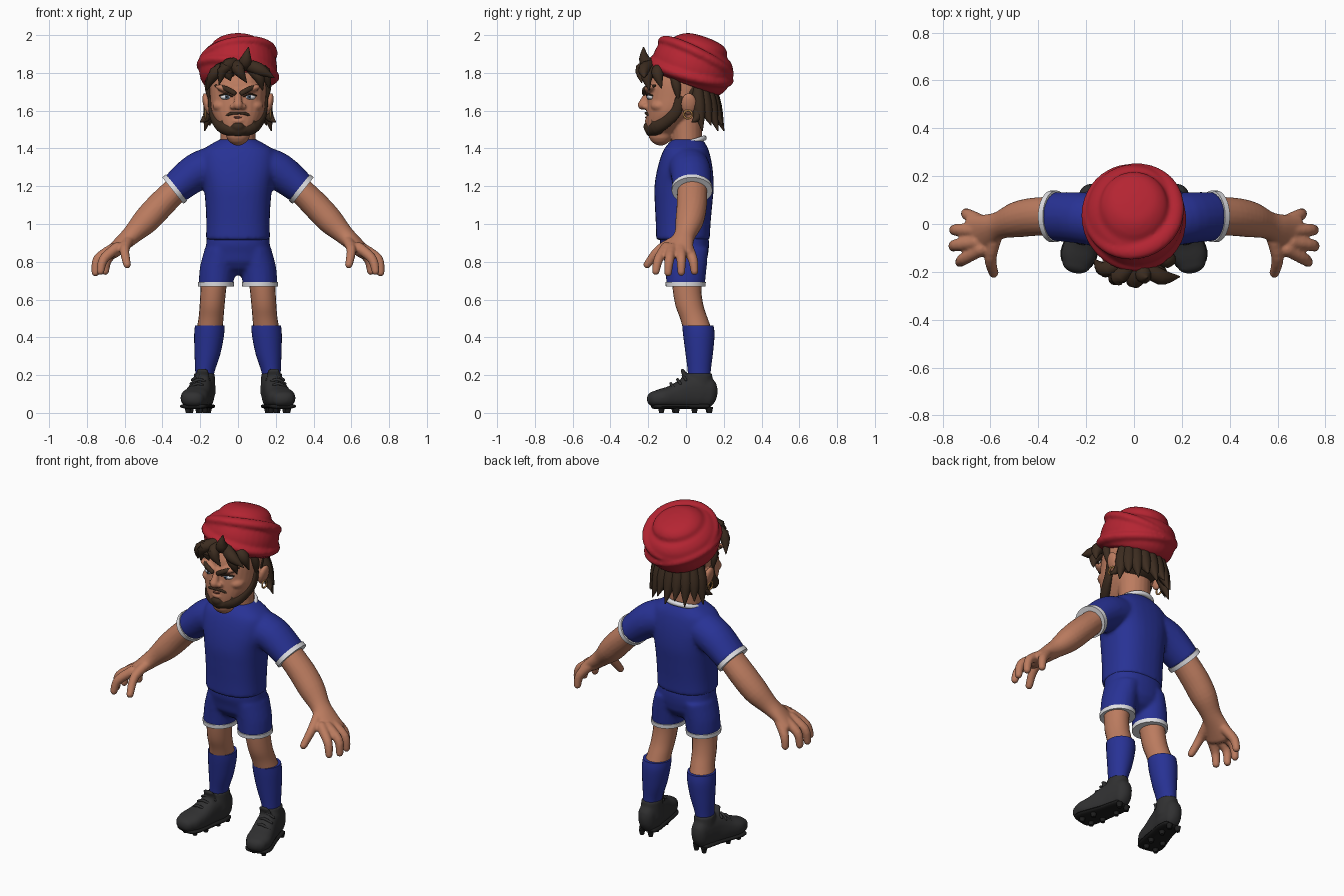
import bpy, bmesh
from math import sin, cos, pi, radians
from mathutils import Vector, Matrix

cube = bpy.data.objects.get("Cube")
if cube:
    bpy.data.objects.remove(cube, do_unlink=True)

X, Y, Z = Vector((1, 0, 0)), Vector((0, 1, 0)), Vector((0, 0, 1))


def material(name, r, g, b):
    m = bpy.data.materials.new(name)
    m.use_nodes = True
    m.diffuse_color = (r, g, b, 1)
    bsdf = next(n for n in m.node_tree.nodes if n.type == 'BSDF_PRINCIPLED')
    bsdf.inputs["Base Color"].default_value = (r, g, b, 1)
    bsdf.inputs["Roughness"].default_value = 0.7
    return m


skin = material("skin", .50, .20, .115)
blue = material("blue cloth", .021, .032, .30)
white = material("white trim", .75, .75, .78)
red = material("red cloth", .46, .018, .032)
brown = material("dark brown hair", .045, .025, .014)
black = material("black leather", .03, .03, .031)
dark = material("dark rubber", .012, .012, .012)
gold = material("gold", .55, .27, .08)
iris = material("grey blue iris", .12, .17, .25)
lips = material("mouth line", .16, .05, .035)


def spline(rows, steps=4):
    """Smooth interpolation of all numbers in the section rows."""
    out = []
    for i in range(len(rows) - 1):
        p0, p1, p2, p3 = (rows[min(max(i + k, 0), len(rows) - 1)] for k in (-1, 0, 1, 2))
        for s in range(steps):
            t = s / steps
            out.append([b + .5 * t * (c - a + t * (2*a - 5*b + 4*c - d + t * (3*(b - c) + d - a)))
                        for a, b, c, d in zip(p0, p1, p2, p3)])
    return out + [list(rows[-1])]


def tube(bm, rows, hint=X, flat=False, p=2, n=20, rounded=True):
    """Loft ellipses; each row is x, y, z, radius and optional second radius."""
    rows = spline([tuple(r) if len(r) == 5 else (*r, r[3]) for r in rows])
    secs = []
    for i, r in enumerate(rows):
        t = Vector(rows[min(i + 1, len(rows) - 1)][:3]) - Vector(rows[max(i - 1, 0)][:3])
        t = (Z * (1 if t.z > 0 else -1)) if flat else t.normalized()
        a = (hint - t * hint.dot(t)).normalized()
        secs.append((Vector(r[:3]), t, a, t.cross(a), max(r[3], .001), max(r[4], .001)))
    if rounded:
        def ends(sec, sign):
            c, t, a, b, ra, rb = sec
            return [(c + t * sign * min(ra, rb) * sin(q), t, a, b, ra * cos(q), rb * cos(q))
                    for q in (.4, .8, 1.2, 1.45)]
        secs = ends(secs[0], -1)[::-1] + secs + ends(secs[-1], 1)
    rings = []
    for c, t, a, b, ra, rb in secs:
        ring = []
        for k in range(n):
            u, v = cos(2*pi*k/n), sin(2*pi*k/n)
            u, v = (abs(w) ** (2/p) * (1 if w > 0 else -1) for w in (u, v))
            ring.append(bm.verts.new(c + a * ra * u + b * rb * v))
        rings.append(ring)
    for r0, r1 in zip(rings, rings[1:]):
        for k in range(n):
            bm.faces.new((r0[k], r0[(k+1) % n], r1[(k+1) % n], r1[k]))
    bm.faces.new(rings[0][::-1])
    bm.faces.new(rings[-1])


def ball(bm, loc, radii, rot=0):
    m = Matrix.Translation(loc) @ Matrix.Rotation(rot, 4, 'Y') @ Matrix.Diagonal((*radii, 1))
    bmesh.ops.create_uvsphere(bm, u_segments=24, v_segments=14, radius=1, matrix=m)


def part(name, mat, build, voxel=0, smooth=5, flip=False):
    """Make an object; a voxel size fuses its overlapping pieces."""
    bm = bmesh.new()
    build(bm)
    if flip:
        bmesh.ops.scale(bm, vec=(-1, 1, 1), verts=bm.verts)
    bmesh.ops.recalc_face_normals(bm, faces=bm.faces)
    me = bpy.data.meshes.new(name)
    bm.to_mesh(me)
    bm.free()
    me.materials.append(mat)
    ob = bpy.data.objects.new(name, me)
    bpy.context.collection.objects.link(ob)
    if voxel:
        rm = ob.modifiers.new("fuse", 'REMESH')
        rm.mode, rm.voxel_size, rm.use_smooth_shade = 'VOXEL', voxel, True
        sm = ob.modifiers.new("soften", 'SMOOTH')
        sm.factor, sm.iterations = .5, smooth
    me.polygons.foreach_set("use_smooth", [True] * len(me.polygons))
    if not voxel:
        me.set_sharp_from_angle(angle=radians(50))
    return ob


def pair(name, *args, **kw):
    for side, flip in (("left_", False), ("right_", True)):
        part(side + name, *args, flip=flip, **kw)


def tubes(*paths, **kw):
    return lambda bm: [tube(bm, p, **kw) for p in paths]


def ring(name, mat, loc, major, minor, rot):
    bpy.ops.mesh.primitive_torus_add(location=loc, rotation=rot, major_radius=major,
                                     minor_radius=minor, major_segments=36, minor_segments=10)
    ob = bpy.context.object
    ob.name = name
    ob.data.materials.append(mat)
    bpy.ops.object.shade_smooth()


# Shirt with sleeves
def shirt(bm):
    tube(bm, [(0, -.016, .915, .170, .142), (0, -.015, 1.0, .168, .145), (0, -.013, 1.1, .172, .152),
              (0, -.01, 1.2, .182, .157), (0, -.005, 1.3, .20, .145), (0, 0, 1.385, .19, .122),
              (0, .005, 1.43, .13, .095), (0, .01, 1.45, .09, .075)],
         flat=True, p=2.4, n=32, rounded=False)
    for s in (1, -1):
        tube(bm, [(s*.12, .01, 1.31, .105, .11), (s*.22, .025, 1.275, .1, .108),
                  (s*.335, .032, 1.185, .084, .102)], hint=Z, rounded=False)


part("shirt", blue, shirt, voxel=.011)
pair("cuff", white, tubes([(.325, .032, 1.193, .09, .108), (.345, .032, 1.177, .09, .108)],
                          hint=Z, n=32, rounded=False))
ring("collar", white, (0, .003, 1.425), .098, .014, (radians(18), 0, 0))


# Shorts
def shorts(bm):
    tube(bm, [(0, -.01, .96, .163, .125), (0, -.008, .9, .168, .13), (0, -.003, .85, .172, .122)],
         flat=True, p=2.3, n=32)
    for s in (1, -1):
        tube(bm, [(s*.088, 0, .87, .088, .118), (s*.108, 0, .77, .094, .11),
                  (s*.117, -.002, .675, .092, .102)], flat=True, rounded=False)


part("shorts", blue, shorts, voxel=.011)
pair("shorts_hem", white, tubes([(.117, -.002, .668, .095, .105), (.117, -.002, .692, .096, .107)],
                                flat=True, n=32, rounded=False))

# Legs and socks
pair("leg", skin, tubes([(.12, .005, .78, .075, .085), (.13, .005, .66, .068, .076),
                         (.137, .018, .57, .066, .074), (.143, .042, .5, .066, .073),
                         (.152, .065, .43, .07, .076)], flat=True))
pair("sock", blue, tubes([(.15, .063, .462, .078, .083), (.153, .068, .41, .079, .083),
                          (.162, .07, .31, .068, .072), (.176, .07, .21, .05, .06),
                          (.18, .07, .12, .047, .06)], flat=True, n=28, rounded=False))

# Boots
last = [(.18, .115, .105, .052, .082), (.183, .07, .11, .06, .088), (.195, .01, .105, .062, .084),
        (.215, -.07, .085, .07, .062), (.232, -.13, .078, .074, .05), (.24, -.165, .074, .062, .042)]


def boot(bm):
    tube(bm, last, p=2.5)
    tube(bm, [(.18, .072, .1, .062, .076), (.179, .072, .17, .058, .07),
              (.178, .072, .21, .055, .066)], flat=True, rounded=False)
    tube(bm, [(.195, -.03, .15, .04, .015), (.19, -.005, .19, .038, .015),
              (.188, -.02, .225, .036, .01)])


def studs(bm):
    for x, y in ((.155, .12), (.21, .125), (.165, .045), (.175, -.06), (.25, -.05), (.2, -.13), (.265, -.13)):
        bmesh.ops.create_cone(bm, cap_ends=True, segments=10, radius1=.012, radius2=.019, depth=.03,
                              matrix=Matrix.Translation((x, y, .015)))


pair("boot", black, boot, voxel=.008)
pair("sole", dark, tubes([(x, y, .035, r + .003, .014) for x, y, z, r, h in last], p=2.5))
pair("studs", dark, studs)
pair("laces", black, tubes(*[[(x - .045, y + .01, z - .015, .007), (x, y - .005, z + .007, .008),
                              (x + .045, y + .01, z - .015, .007)]
                             for x, y, z in ((.198, -.01, .19), (.205, -.04, .17), (.213, -.075, .148))],
                           hint=Z, n=8))


# Arms and hands
def arm(bm):
    tube(bm, [(.28, .035, 1.225, .07, .08), (.345, .033, 1.165, .07, .08), (.42, .03, 1.09, .073, .08),
              (.49, .018, 1.015, .07, .075), (.56, -.005, .945, .052, .058), (.61, -.025, .9, .043, .068),
              (.665, -.045, .85, .034, .085)], hint=Z)
    fingers = [((.64, .01, .875), (.692, .037, .81), (.703, .045, .75)),
               ((.66, -.025, .87), (.738, -.025, .815), (.752, -.025, .745)),
               ((.66, -.075, .87), (.742, -.088, .815), (.755, -.095, .743)),
               ((.64, -.105, .875), (.71, -.145, .815), (.728, -.16, .75)),
               ((.575, -.035, .92), (.6, -.14, .865), (.587, -.205, .785))]
    for f in fingers:
        tube(bm, [(*q, r) for q, r in zip(f, (.03, .026, .021))], hint=X + Z * .3, n=12)


pair("arm", skin, arm, voxel=.007, smooth=4)


# Head, nose, ears and neck
def head(bm):
    tube(bm, [(0, -.135, 1.48, .065, .065), (0, -.115, 1.52, .1, .095), (0, -.075, 1.59, .138, .135),
              (0, -.045, 1.67, .148, .16), (0, -.02, 1.76, .15, .17), (0, 0, 1.85, .13, .14)],
         flat=True, p=2.2, n=28)
    tube(bm, [(0, .01, 1.38, .098, .082), (0, .005, 1.45, .092, .08), (0, 0, 1.6, .095, .09)], flat=True)
    tube(bm, [(0, -.195, 1.7, .02, .02), (0, -.215, 1.665, .019, .02), (0, -.23, 1.63, .026, .026)])
    for s in (1, -1):
        ball(bm, (s*.025, -.215, 1.622), (.019, .02, .016))
        ball(bm, (s*.062, -.185, 1.712), (.062, .035, .02), rot=-s*.3)
        ball(bm, (s*.085, -.135, 1.625), (.05, .052, .035))
        ball(bm, (s*.163, .015, 1.635), (.022, .042, .06), rot=s*.25)
    ball(bm, (0, -.2, 1.545), (.035, .02, .013))


part("head", skin, head, voxel=.0065, smooth=4)

# Eyes, brows and mouth
pair("eye_white", white, lambda bm: ball(bm, (.062, -.183, 1.672), (.031, .023, .015)))
pair("eye_iris", iris, lambda bm: ball(bm, (.06, -.2, 1.672), (.0125, .008, .0125)))
pair("eye_pupil", dark, lambda bm: ball(bm, (.06, -.205, 1.672), (.006, .005, .006)))
pair("eyelid", brown, tubes([(.03, -.205, 1.675, .004), (.062, -.206, 1.688, .005),
                             (.096, -.178, 1.68, .004)], n=8))
pair("eyebrow", brown, tubes([(.02, -.222, 1.692, .013, .011), (.065, -.215, 1.717, .014, .012),
                              (.12, -.165, 1.732, .006, .006)], hint=Z, n=12))
part("mouth", lips, tubes([(-.05, -.188, 1.572, .004), (0, -.212, 1.563, .005),
                           (.055, -.186, 1.578, .004)], hint=Z, n=8))


# Beard and moustache
def beard(bm):
    ball(bm, (0, -.15, 1.495), (.078, .068, .035))
    ball(bm, (0, -.2, 1.515), (.035, .026, .026))
    for s in (1, -1):
        tube(bm, [(s*.148, -.035, 1.67, .012, .022), (s*.14, -.05, 1.6, .016, .03),
                  (s*.118, -.095, 1.55, .024, .032), (s*.075, -.155, 1.51, .032, .036),
                  (0, -.18, 1.495, .036, .036)], hint=X)
        tube(bm, [(0, -.214, 1.587, .008), (s*.04, -.204, 1.584, .01), (s*.075, -.178, 1.56, .01),
                  (s*.08, -.17, 1.52, .014)], n=10)


part("beard", brown, beard, voxel=.0065, smooth=3)
pair("earring", gold, lambda bm: [tube(bm, [(.172, .01 + .022*sin(a), 1.58 + .022*cos(a), .005)
                                           for a in (2*pi*i/10 for i in range(11))], n=8)])


# Hair: back shell and tapered locks
def lock(bm, root, mid, tip, r=.03):
    tube(bm, [(*root, r*.7), (*mid, r), (*tip, r*.1)], hint=Vector((.3, .5, .8)), n=12)


def hair(bm):
    ball(bm, (0, .045, 1.7), (.148, .122, .14))
    for i in range(9):
        a = radians(18 * (i - 4))
        s, c, drop = sin(a), cos(a), .03 * (i % 2)
        lock(bm, (.13*s, .03 + .1*c, 1.74), (.155*s, .03 + .125*c, 1.62),
             (.185*s, .035 + .165*c, 1.495 + drop), .036)
    for s in (1, -1):
        lock(bm, (s*.14, -.07, 1.8), (s*.153, -.05, 1.73), (s*.153, -.04, 1.65), .024)
        lock(bm, (s*.14, .05, 1.66), (s*.165, .06, 1.57), (s*.2, .03, 1.54), .024)
    fringe = [((.03, -.15, 1.83), (.04, -.215, 1.86), (.055, -.225, 1.935)),
              ((.02, -.16, 1.85), (.11, -.22, 1.82), (.19, -.22, 1.775)),
              ((.05, -.15, 1.84), (.105, -.205, 1.79), (.13, -.195, 1.71)),
              ((0, -.16, 1.86), (-.07, -.225, 1.83), (-.1, -.215, 1.74)),
              ((-.03, -.15, 1.85), (-.12, -.19, 1.8), (-.165, -.15, 1.71)),
              ((0, -.16, 1.85), (.0, -.235, 1.82), (.045, -.235, 1.75)),
              ((-.02, -.15, 1.84), (-.05, -.215, 1.8), (-.04, -.225, 1.76)),
              ((.08, -.13, 1.83), (.14, -.15, 1.8), (.165, -.13, 1.72))]
    for f in fringe:
        lock(bm, *f, r=.034)


part("hair", brown, hair)


# Wrapped head cloth, tipped backwards
def head_cloth(bm):
    tube(bm, [(0, 0, -.105, .175, .18), (0, 0, -.07, .198, .205), (0, 0, -.01, .207, .218),
              (0, 0, .05, .195, .208), (0, 0, .085, .168, .183), (0, 0, .1, .148, .155),
              (0, .01, .13, .13, .135), (0, .015, .155, .09, .095), (0, .015, .165, .03, .03)],
         flat=True, n=36, rounded=False)
    for tilt, lean, z, rad in ((.1, .18, -.03, .182), (-.12, -.16, .045, .172)):
        m = Matrix.Rotation(tilt, 3, 'X') @ Matrix.Rotation(lean, 3, 'Y')
        loop = [m @ Vector((rad*cos(a), rad*1.05*sin(a), 0)) + Z*z for a in (pi*i/8 for i in range(17))]
        tube(bm, [(*v, .03, .042) for v in loop], hint=Vector((.01, .02, 1)), n=14)
    bmesh.ops.transform(bm, verts=bm.verts,
                        matrix=Matrix.Translation((0, .037, 1.838)) @ Matrix.Rotation(radians(-20), 4, 'X'))


part("head_cloth", red, head_cloth, voxel=.009, smooth=4)
